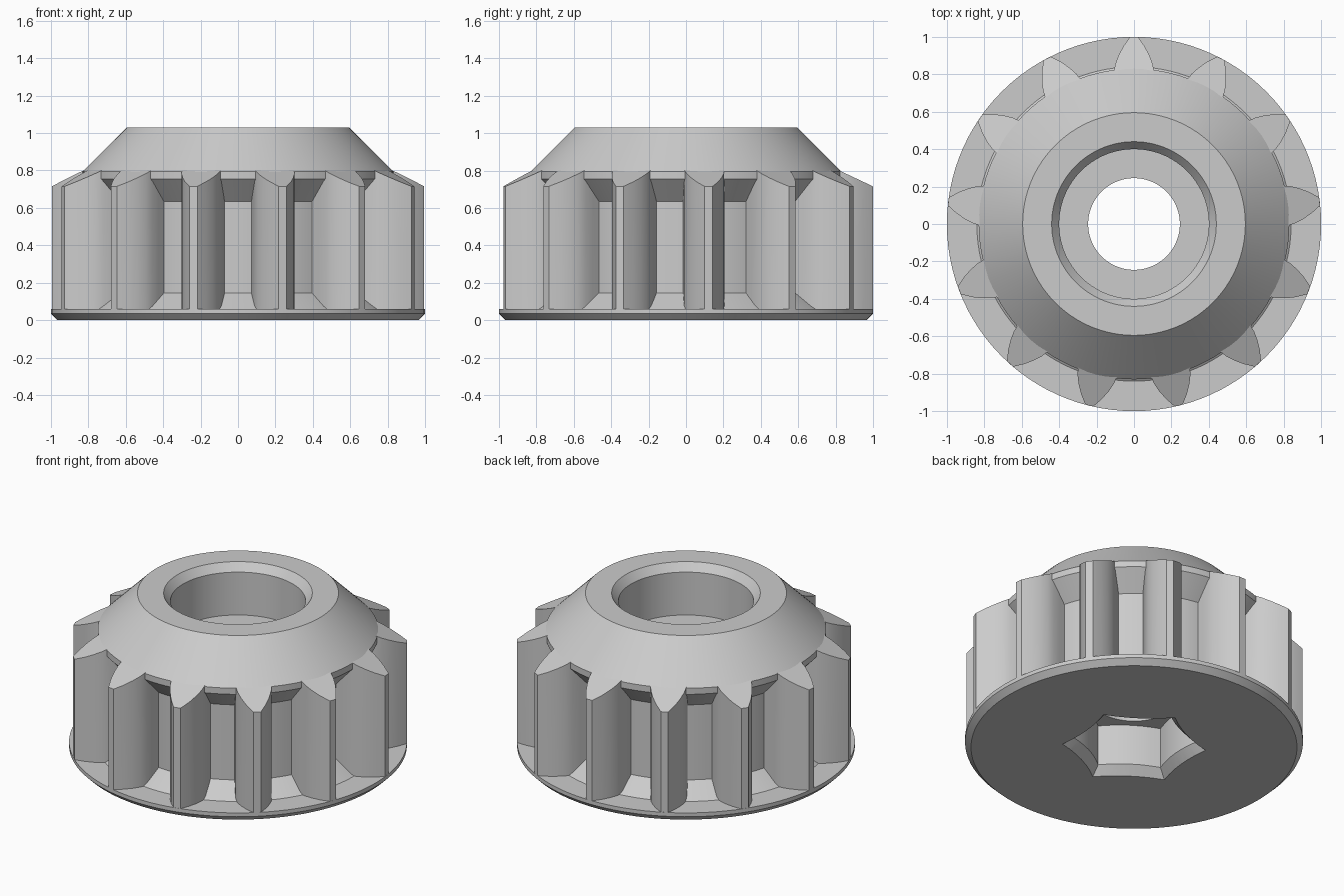
import bpy
import bmesh
from math import cos, sin, pi, radians

if "Cube" in bpy.data.objects:
    bpy.data.objects.remove(bpy.data.objects["Cube"])

TEETH = 13
SEGMENTS = 104

steel = bpy.data.materials.new("grey_steel")
steel.use_nodes = True
steel.diffuse_color = (0.6, 0.6, 0.6, 1)
steel.node_tree.nodes["Principled BSDF"].inputs["Base Color"].default_value = (0.6, 0.6, 0.6, 1)


def finish(name, bm):
    bmesh.ops.recalc_face_normals(bm, faces=bm.faces[:])
    mesh = bpy.data.meshes.new(name)
    bm.to_mesh(mesh)
    bm.free()
    mesh.materials.append(steel)
    obj = bpy.data.objects.new(name, mesh)
    bpy.context.collection.objects.link(obj)
    return obj


def activate(obj):
    bpy.ops.object.select_all(action='DESELECT')
    obj.select_set(True)
    bpy.context.view_layer.objects.active = obj


def bridge(bm, a, b):
    for i in range(len(a)):
        j = (i + 1) % len(a)
        bm.faces.new((a[i], a[j], b[j], b[i]))


def lathe(name, profile):
    """Turn a closed (radius, height) profile around the z axis."""
    bm = bmesh.new()
    rings = []
    for r, z in profile:
        rings.append([bm.verts.new((r * cos(2 * pi * i / SEGMENTS),
                                    r * sin(2 * pi * i / SEGMENTS), z))
                      for i in range(SEGMENTS)])
    for k, ring in enumerate(rings):
        bridge(bm, ring, rings[(k + 1) % len(rings)])
    return finish(name, bm)


# Turned body: flange, root cylinder, undercut collar, cone and stepped bore
outer = [(0.965, 0), (1.0, 0.035), (1.0, 0.06), (0.84, 0.06), (0.72, 0.145),
         (0.72, 0.635), (0.83, 0.755), (0.83, 0.795), (0.595, 1.03)]
bore = [(0.44, 1.03), (0.4, 0.98), (0.4, 0.7), (0.245, 0.7), (0.245, 0)]
body = lathe("pinion_body", outer + bore)


# Hexagonal drive socket with slightly bowed sides and a chamfered mouth
def hex_ring(bm, radius, z, bow=0.025, steps=6):
    ring = []
    for side in range(6):
        a0 = radians(25 + 60 * side)
        a1 = a0 + pi / 3
        for k in range(steps):
            t = k / steps
            inward = bow * 4 * t * (1 - t)
            mid = (a0 + a1) / 2
            x = radius * ((1 - t) * cos(a0) + t * cos(a1)) - inward * cos(mid)
            y = radius * ((1 - t) * sin(a0) + t * sin(a1)) - inward * sin(mid)
            ring.append(bm.verts.new((x, y, z)))
    return ring


bm = bmesh.new()
rings = [hex_ring(bm, r, z) for r, z in [(0.445, -0.02), (0.37, 0.055), (0.37, 0.32)]]
bridge(bm, rings[0], rings[1])
bridge(bm, rings[1], rings[2])
bm.faces.new(rings[0])
bm.faces.new(rings[2])
cutter = finish("socket_cutter", bm)
cutter.hide_render = True

activate(body)
cut = body.modifiers.new("socket", 'BOOLEAN')
cut.operation = 'DIFFERENCE'
cut.solver = 'EXACT'
cut.object = cutter
bpy.ops.object.modifier_apply(modifier=cut.name)
bpy.data.objects.remove(cutter)

# Gear teeth: curved flanks, flat tips and a sloped upper end
flank = [(0.1, 0.69), (0.105, 0.76), (0.108, 0.81), (0.1, 0.855),
         (0.083, 0.9), (0.058, 0.948), (0.022, 0.999)]
outline = flank + [(-x, y) for x, y in reversed(flank)]
bm = bmesh.new()
for n in range(TEETH):
    a = 2 * pi * n / TEETH
    low, high = [], []
    for x, y in outline:
        px, py = x * cos(a) - y * sin(a), x * sin(a) + y * cos(a)
        low.append(bm.verts.new((px, py, 0.05)))
        high.append(bm.verts.new((px, py, 0.795 - 0.47 * (y - 0.83))))
    bridge(bm, low, high)
    bm.faces.new(low)
    bm.faces.new(high)
teeth = finish("gear_teeth", bm)

for obj in (body, teeth):
    activate(obj)
    bpy.ops.object.shade_smooth_by_angle(angle=radians(25))
